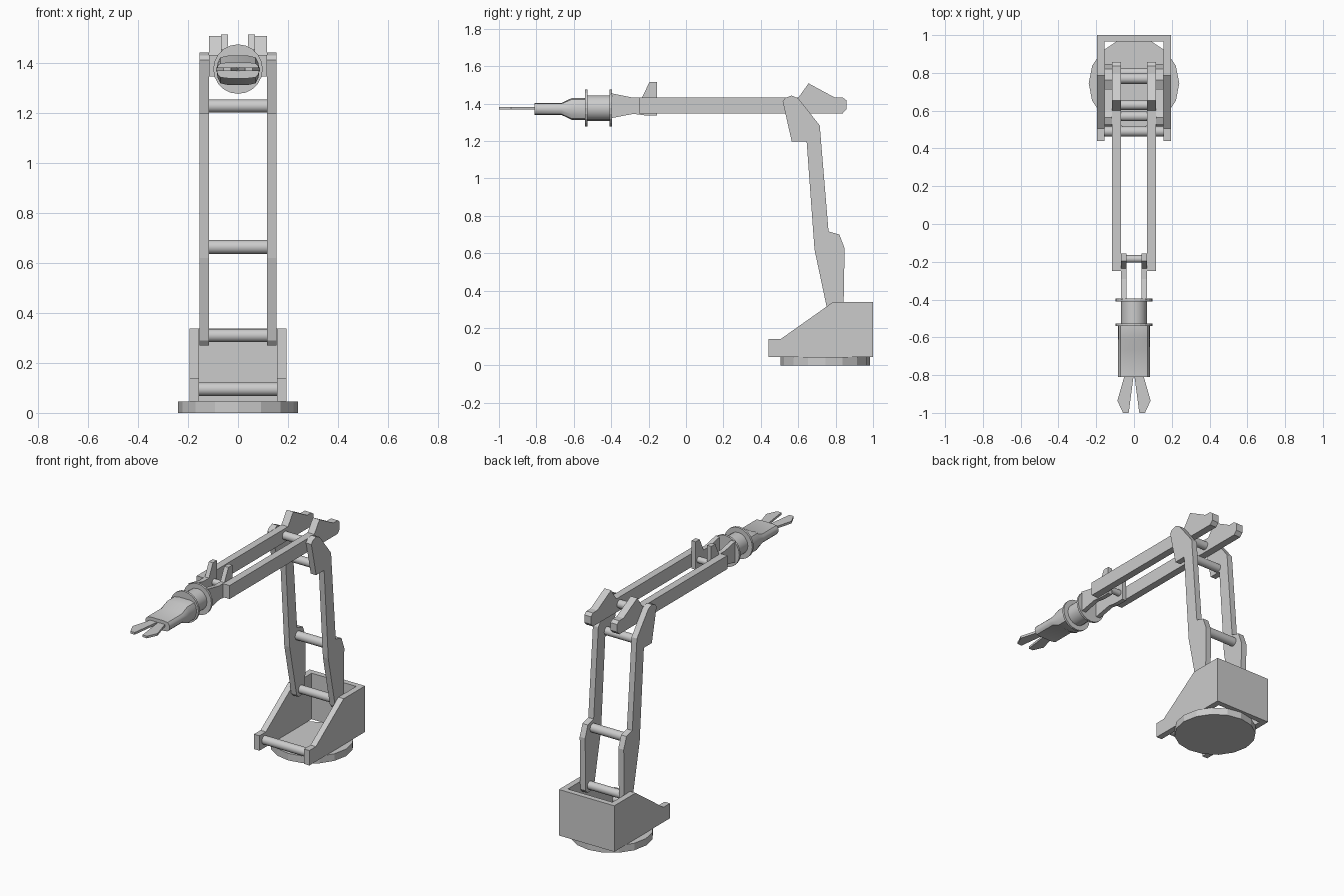
import bpy, bmesh
from mathutils import Matrix, Vector
from math import pi

if "Cube" in bpy.data.objects:
    bpy.data.objects.remove(bpy.data.objects["Cube"])


def finish(name, bm, smooth=False):
    bmesh.ops.recalc_face_normals(bm, faces=bm.faces[:])
    me = bpy.data.meshes.new(name)
    bm.to_mesh(me)
    bm.free()
    ob = bpy.data.objects.new(name, me)
    bpy.context.collection.objects.link(ob)
    if smooth:
        bpy.ops.object.select_all(action='DESELECT')
        ob.select_set(True)
        bpy.context.view_layer.objects.active = ob
        bpy.ops.object.shade_smooth_by_angle(angle=0.6)
    return ob


def extrude(name, pts, offset):
    """Extrude a closed outline of 3D points along an offset."""
    bm = bmesh.new()
    face = bm.faces.new([bm.verts.new(p) for p in pts])
    new = bmesh.ops.extrude_face_region(bm, geom=[face])['geom']
    verts = [v for v in new if isinstance(v, bmesh.types.BMVert)]
    bmesh.ops.translate(bm, verts=verts, vec=Vector(offset))
    return finish(name, bm)


def side_plates(name, profile, x0, x1):
    """Mirrored pair of plates from a (y, z) profile."""
    for side, s in (("left", -1), ("right", 1)):
        extrude(f"{name}_{side}", [(s * x0, y, z) for y, z in profile],
                (s * (x1 - x0), 0, 0))


def cylinder(name, centre, radius, length, axis, sides=16, smooth=True):
    bm = bmesh.new()
    rot = {'X': Matrix.Rotation(pi / 2, 4, 'Y'),
           'Y': Matrix.Rotation(pi / 2, 4, 'X'),
           'Z': Matrix()}[axis]
    bmesh.ops.create_cone(bm, cap_ends=True, segments=sides, radius1=radius,
                          radius2=radius, depth=length,
                          matrix=Matrix.Translation(centre) @ rot)
    return finish(name, bm, smooth)


# Turntable and open base housing
cylinder("turntable", (0, 0.745, 0.0225), 0.24, 0.045, 'Z', smooth=False)
side_plates("base_side", [(0.44, 0.045), (0.44, 0.14), (0.505, 0.14),
                          (0.785, 0.338), (1.0, 0.338), (1.0, 0.045)],
            0.157, 0.195)
extrude("base_back", [(-0.157, 0.965, 0.045), (0.157, 0.965, 0.045),
                      (0.157, 0.965, 0.338), (-0.157, 0.965, 0.338)],
        (0, 0.035, 0))

# Lower arm plates
side_plates("lower_arm", [
    (0.757, 0.29), (0.687, 0.62), (0.645, 1.198), (0.565, 1.198),
    (0.517, 1.412), (0.53, 1.43), (0.565, 1.443), (0.60, 1.428),
    (0.715, 1.283), (0.762, 0.716), (0.82, 0.70), (0.848, 0.626),
    (0.842, 0.29), (0.825, 0.27), (0.775, 0.27)], 0.117, 0.155)

# Upper arm plates with rear fin
side_plates("upper_arm", [
    (-0.25, 1.347), (-0.25, 1.433), (0.602, 1.433), (0.655, 1.508),
    (0.794, 1.433), (0.837, 1.433), (0.858, 1.417), (0.858, 1.369),
    (0.837, 1.347)], 0.069, 0.116)

# Wrist brackets with upright fin
side_plates("wrist_bracket", [
    (-0.155, 1.337), (-0.155, 1.515), (-0.195, 1.515), (-0.235, 1.433),
    (-0.29, 1.433), (-0.40, 1.455), (-0.40, 1.322), (-0.28, 1.345),
    (-0.22, 1.337)], 0.04, 0.069)

# Cross rods: name, y, z, radius, half length
for name, y, z, r, half in (
        ("base_rod", 0.49, 0.095, 0.027, 0.16),
        ("shoulder_rod", 0.80, 0.31, 0.026, 0.12),
        ("middle_rod", 0.77, 0.664, 0.028, 0.12),
        ("upper_rod", 0.63, 1.228, 0.026, 0.12),
        ("elbow_rod", 0.57, 1.39, 0.026, 0.12),
        ("wrist_rod", -0.185, 1.39, 0.02, 0.045)):
    cylinder(name, (0, y, z), r, 2 * half, 'X')

# Wrist drum between two flanges
ZC = 1.376
cylinder("wrist_drum", (0, -0.47, ZC), 0.068, 0.13, 'Y')
for name, y in (("rear_flange", -0.402), ("front_flange", -0.533)):
    cylinder(name, (0, y, ZC), 0.099, 0.014, 'Y', 20, False)

# Gripper body: rounded section, flattened towards the jaws
section = [(1, 0), (0.95, 0.5), (0.82, 0.88), (0.45, 1),
           (-0.45, 1), (-0.82, 0.88), (-0.95, 0.5)]
section += [(-x, -z) for x, z in section]
bm = bmesh.new()
rings = [[bm.verts.new((0.086 * x, y, ZC - 0.005 + h * z)) for x, z in section]
         for y, h in ((-0.53, 0.059), (-0.61, 0.059), (-0.665, 0.032), (-0.81, 0.032))]
n = len(section)
for a, b in zip(rings, rings[1:]):
    for i in range(n):
        bm.faces.new((a[i], a[(i + 1) % n], b[(i + 1) % n], b[i]))
bm.faces.new(rings[0])
bm.faces.new(rings[-1])
finish("gripper_body", bm, True)

# Two flat claws
claw = [(0.003, -0.79), (0.003, -0.81), (0.028, -1.0), (0.058, -1.0),
        (0.088, -0.935), (0.052, -0.81), (0.052, -0.79)]
for side, s in (("left", -1), ("right", 1)):
    extrude(f"claw_{side}", [(s * x, y, 1.368) for x, y in claw], (0, 0, 0.014))
